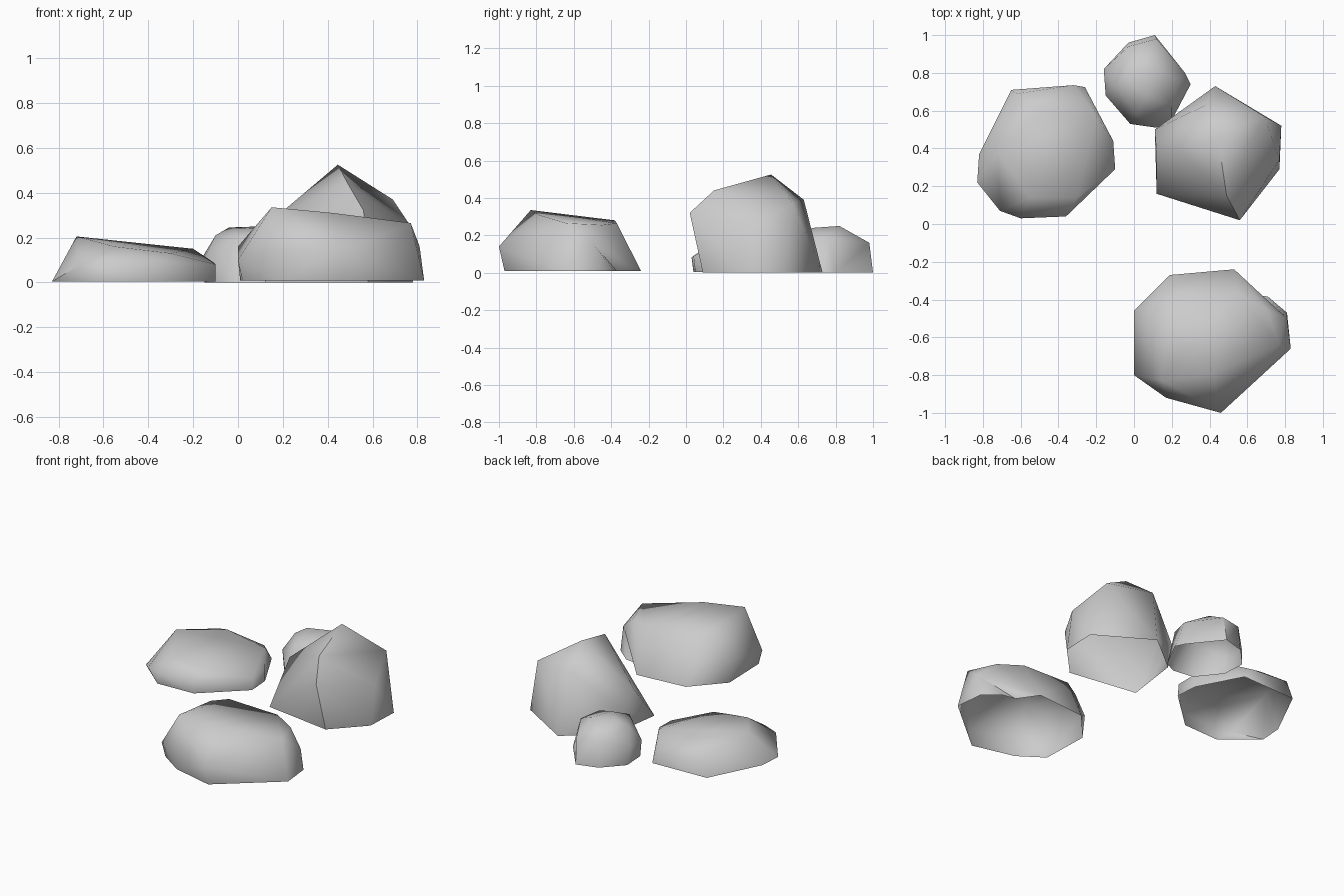
import bpy
import bmesh
from math import radians
from mathutils import Vector

if "Cube" in bpy.data.objects:
    bpy.data.objects.remove(bpy.data.objects["Cube"], do_unlink=True)

# One grey stone material shared by every rock
stone = bpy.data.materials.new("stone_grey")
stone.use_nodes = True
stone.diffuse_color = (0.6, 0.6, 0.6, 1)
shader = stone.node_tree.nodes["Principled BSDF"]
shader.inputs["Base Color"].default_value = stone.diffuse_color
shader.inputs["Roughness"].default_value = 0.9


def make_rock(name, footprint, corners, ground=0.0, smooth_angle=62, dent=None):
    """Wrap a hollow chiselled rock around its footprint on the ground and its upper corners."""
    bm = bmesh.new()
    for x, y in footprint:
        bm.verts.new((x, y, ground))
    for corner in corners:
        bm.verts.new(corner)
    hull = bmesh.ops.convex_hull(bm, input=bm.verts[:])
    leftovers = {g for g in hull["geom_interior"] + hull["geom_unused"]
                 if isinstance(g, bmesh.types.BMVert)}
    bmesh.ops.delete(bm, geom=list(leftovers), context="VERTS")
    bmesh.ops.recalc_face_normals(bm, faces=bm.faces[:])

    # Open underside
    under = [f for f in bm.faces if all(v.co.z < ground + 0.005 for v in f.verts)]
    bmesh.ops.delete(bm, geom=under, context="FACES")

    # Chip pushed into the lower rim
    if dent:
        target = Vector(dent)
        rim = [e for e in bm.edges if e.is_boundary]
        edge = min(rim, key=lambda e: ((e.verts[0].co + e.verts[1].co) / 2 - target).length)
        _, chip = bmesh.utils.edge_split(edge, edge.verts[0], 0.5)
        chip.co = target
        bmesh.ops.triangulate(bm, faces=[f for f in bm.faces if len(f.verts) > 3])

    mesh = bpy.data.meshes.new(name)
    bm.to_mesh(mesh)
    bm.free()
    mesh.materials.append(stone)
    rock = bpy.data.objects.new(name, mesh)
    bpy.context.collection.objects.link(rock)

    # Soft faces with crisp hard edges
    bpy.ops.object.select_all(action="DESELECT")
    rock.select_set(True)
    bpy.context.view_layer.objects.active = rock
    bpy.ops.object.shade_smooth_by_angle(angle=radians(smooth_angle))


# Tall pointed rock
make_rock(
    "tall_rock",
    footprint=[(.12, .16), (.58, .09), (.77, .29), (.78, .52), (.43, .73), (.17, .52)],
    corners=[(.445, .455, .525), (.49, .15, .44), (.56, .02, .32), (.69, .57, .37),
             (.77, .34, .25), (.38, .63, .39), (.11, .5, .16), (.12, .37, .25)],
    smooth_angle=54)

# Broad front rock with a sloping top
make_rock(
    "front_rock",
    footprint=[(.02, -.79), (.01, -.47), (.19, -.27), (.53, -.24), (.71, -.385),
               (.81, -.47), (.83, -.66), (.46, -.97), (.18, -.9)],
    corners=[(.15, -.83, .335), (.42, -.79, .31), (.77, -.64, .265), (.7, -.45, .255),
             (.55, -.37, .265), (.2, -.38, .28), (.1, -.43, .26), (.46, -1, .14),
             (.17, -.92, .14), (0, -.8, .1), (0, -.46, .16), (.81, -.5, .16)],
    ground=.008, smooth_angle=68, dent=(.62, -.37, .008))

# Low flat rock
make_rock(
    "flat_rock",
    footprint=[(-.83, .22), (-.82, .37), (-.65, .71), (-.26, .725), (-.11, .44),
               (-.1, .29), (-.36, .05), (-.62, .04)],
    corners=[(-.72, .38, .205), (-.5, .6, .18), (-.2, .57, .15), (-.11, .44, .09),
             (-.1, .3, .08), (-.36, .04, .09), (-.6, .03, .08), (-.71, .07, .075),
             (-.55, .14, .16), (-.3, .14, .13), (-.32, .735, .07), (-.62, .69, .12)],
    ground=.003, smooth_angle=68)

# Small rounded rock at the back
make_rock(
    "small_rock",
    footprint=[(-.15, .83), (-.14, .68), (-.02, .53), (.12, .51), (.2, .55), (.3, .74),
               (.27, .8), (.11, 1), (-.03, .96)],
    corners=[(-.04, .78, .245), (.07, .68, .24), (.1, .82, .25), (-.1, .74, .21),
             (.01, .58, .2), (.2, .62, .19), (.24, .76, .18), (.12, .98, .16),
             (-.03, .94, .17), (-.16, .82, .11), (-.15, .68, .11)])
